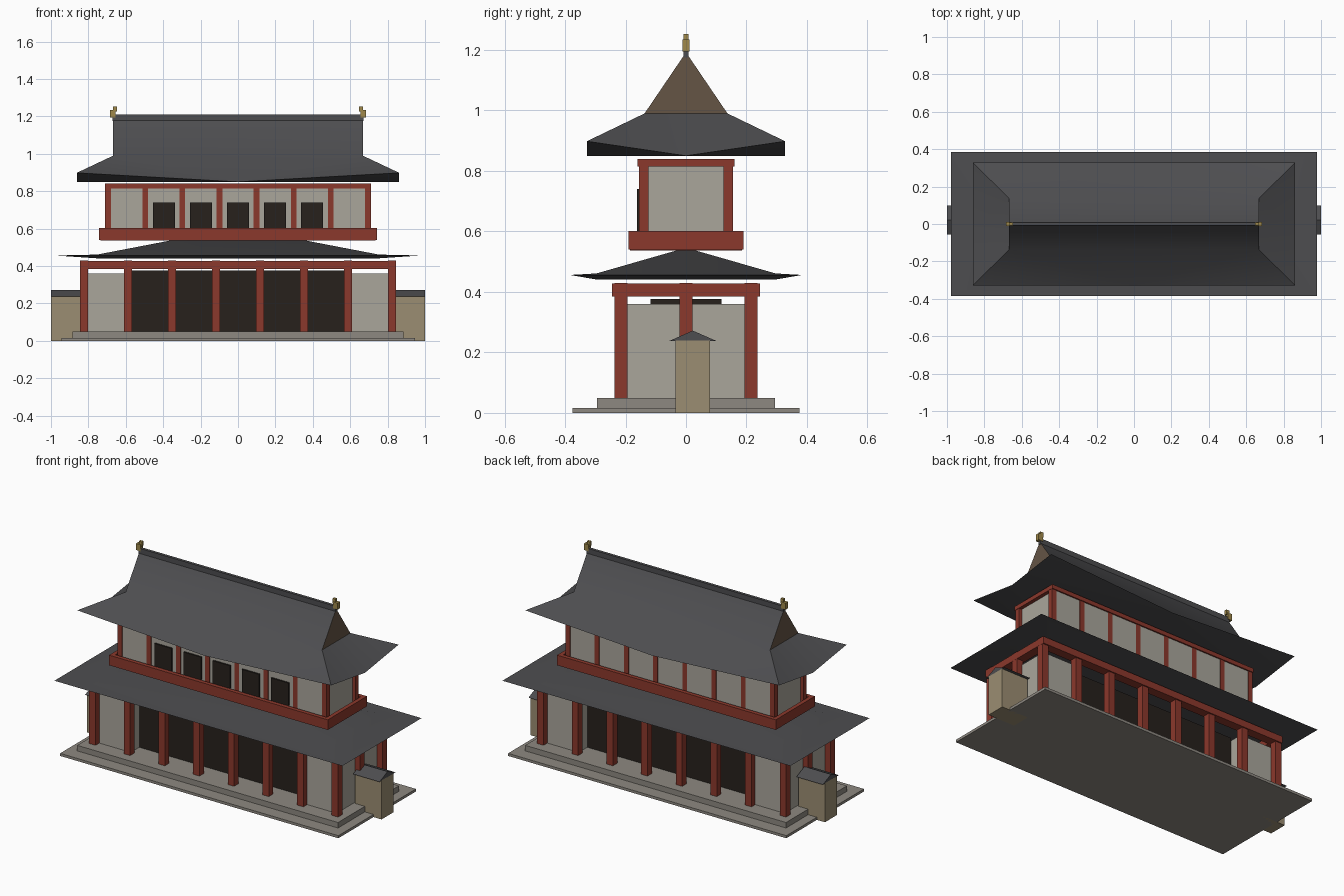
import bpy, bmesh

if "Cube" in bpy.data.objects:
    bpy.data.objects.remove(bpy.data.objects["Cube"])


def mat(name, r, g, b):
    m = bpy.data.materials.new(name)
    m.diffuse_color = (r, g, b, 1)
    m.use_nodes = True
    m.node_tree.nodes["Principled BSDF"].inputs["Base Color"].default_value = m.diffuse_color
    return m


ROOF = mat("slate_grey", 0.075, 0.075, 0.08)
RED = mat("red_timber", 0.26, 0.04, 0.025)
PLASTER = mat("plaster", 0.40, 0.38, 0.33)
DARK = mat("dark_wood", 0.02, 0.015, 0.012)
STONE = mat("stone", 0.27, 0.25, 0.22)
TAN = mat("tan_wall", 0.33, 0.27, 0.17)
GOLD = mat("gilt", 0.35, 0.25, 0.07)
BROWN = mat("gable_brown", 0.13, 0.09, 0.06)


def finish(name, bm, *mats, smooth=False):
    me = bpy.data.meshes.new(name)
    bm.to_mesh(me)
    bm.free()
    for m in mats:
        me.materials.append(m)
    ob = bpy.data.objects.new(name, me)
    bpy.context.collection.objects.link(ob)
    if smooth:
        bpy.ops.object.select_all(action='DESELECT')
        ob.select_set(True)
        bpy.context.view_layer.objects.active = ob
        bpy.ops.object.shade_smooth_by_angle(angle=0.4)
    return ob


def boxes(name, m, *extents):
    """One object from boxes given as (x0, x1, y0, y1, z0, z1)."""
    bm = bmesh.new()
    for x0, x1, y0, y1, z0, z1 in extents:
        vs = bmesh.ops.create_cube(bm, size=1)["verts"]
        for v in vs:
            v.co = ((x0 + x1) / 2 + v.co.x * (x1 - x0),
                    (y0 + y1) / 2 + v.co.y * (y1 - y0),
                    (z0 + z1) / 2 + v.co.z * (z1 - z0))
    return finish(name, bm, m)


def block(x, y, z0, z1):
    return (-x, x, -y, y, z0, z1)


def post(x, y, half, z0, z1):
    return (x - half, x + half, y - half, y + half, z0, z1)


def frame(x, y, t, z0, z1):
    """Four bars round a rectangle with outer half sizes x, y."""
    return [(-x, x, -y, -y + t, z0, z1), (-x, x, y - t, y, z0, z1),
            (-x, -x + t, -y + t, y - t, z0, z1), (x - t, x, -y + t, y - t, z0, z1)]


# Stone platform
boxes("lower_step", STONE, block(0.945, 0.376, 0, 0.016))
boxes("upper_step", STONE, block(0.886, 0.295, 0.001, 0.05))

# Ground storey: columns, beams, plaster end bays, dark doors
cols = [-0.824 + i * 0.2354 for i in range(8)]
boxes("ground_columns", RED,
      *[post(x, y, 0.0215, 0.05, 0.43) for x in cols for y in (-0.215, 0.215)],
      *[post(x, 0, 0.0215, 0.05, 0.43) for x in (cols[0], cols[-1])])
boxes("ground_beams", RED, *frame(0.846, 0.244, 0.055, 0.385, 0.427))
boxes("end_bay_walls", PLASTER, (-0.81, -0.588, -0.2, 0.2, 0.05, 0.36),
      (0.588, 0.81, -0.2, 0.2, 0.05, 0.36))
boxes("doors", DARK, block(0.587, 0.118, 0.05, 0.377))

# Side wall stubs with small pitched caps
for side, s in (("left", -1), ("right", 1)):
    a, b = sorted((s * 0.82, s))
    boxes(side + "_side_wall", TAN, (a, b, -0.035, 0.08, 0, 0.24))
    bm = bmesh.new()
    tri = [bm.verts.new((a, y, z)) for y, z in ((-0.055, 0.238), (0.1, 0.238), (0.0225, 0.272))]
    face = bm.faces.new(tri)
    for v in bmesh.ops.extrude_face_region(bm, geom=[face])["geom"]:
        if isinstance(v, bmesh.types.BMVert):
            v.co.x = b
    bmesh.ops.recalc_face_normals(bm, faces=bm.faces)
    finish(side + "_wall_cap", bm, ROOF)


def ring(bm, x, y, z):
    return [bm.verts.new((sx * x, sy * y, z)) for sx, sy in ((-1, -1), (1, -1), (1, 1), (-1, 1))]


# Lower hipped roof with thin flared eaves
bm = bmesh.new()
under = ring(bm, 0.753, 0.296, 0.441)
eave = ring(bm, 0.978, 0.384, 0.456)
top = ring(bm, 0.753, 0.296, 0.461)
ridge = [bm.verts.new((s * 0.31, 0, 0.546)) for s in (-1, 1)]
bm.faces.new(under)
for lo, hi in ((under, eave), (eave, top)):
    for i in range(4):
        j = (i + 1) % 4
        bm.faces.new((lo[i], lo[j], hi[j], hi[i]))
bm.faces.new((top[0], top[1], ridge[1], ridge[0]))
bm.faces.new((top[1], top[2], ridge[1]))
bm.faces.new((top[2], top[3], ridge[0], ridge[1]))
bm.faces.new((top[3], top[0], ridge[0]))
bmesh.ops.recalc_face_normals(bm, faces=bm.faces)
finish("lower_roof", bm, ROOF, smooth=True)

# Balcony floor and rails
boxes("balcony_floor", RED, block(0.735, 0.185, 0.537, 0.56))
boxes("balcony_rails", RED, *frame(0.743, 0.19, 0.025, 0.54, 0.602))

# Upper storey
ucols = [-0.695 + i * 0.19857 for i in range(8)]
boxes("upper_walls", PLASTER, block(0.69, 0.152, 0.56, 0.82))
boxes("upper_columns", RED,
      *[post(x, y, 0.0155, 0.56, 0.84) for x in ucols for y in (-0.1395, 0.1395)])
boxes("upper_beams", RED, *frame(0.712, 0.16, 0.04, 0.815, 0.84))
boxes("upper_windows", DARK,
      *[(x - 0.059, x + 0.059, -0.162, -0.14, 0.6, 0.74)
        for x in [i * 0.198 for i in range(-2, 3)]])

# Upper hip-and-gable roof: raised corners, low eave middles
bm = bmesh.new()
corner = ring(bm, 0.862, 0.328, 0.898)
mid = [bm.verts.new(p) for p in ((0, -0.328, 0.85), (0.862, 0, 0.85), (0, 0.328, 0.85), (-0.862, 0, 0.85))]
brk = ring(bm, 0.667, 0.137, 0.99)
ends = [bm.verts.new((s * 0.667, 0, 1.192)) for s in (-1, 1)]
bm.faces.new(mid)
for i in range(4):
    j = (i + 1) % 4
    bm.faces.new((mid[i], corner[j], mid[j]))
    bm.faces.new((corner[i], mid[i], brk[i]))
    bm.faces.new((mid[i], brk[j], brk[i]))
    bm.faces.new((mid[i], corner[j], brk[j]))
bm.faces.new((brk[0], brk[1], ends[1], ends[0]))
bm.faces.new((brk[2], brk[3], ends[0], ends[1]))
for tri in ((brk[1], brk[2], ends[1]), (brk[3], brk[0], ends[0])):
    bm.faces.new(tri).material_index = 1
bmesh.ops.recalc_face_normals(bm, faces=bm.faces)
finish("upper_roof", bm, ROOF, BROWN, smooth=True)

# Ridge bar and gilt finials
boxes("ridge_bar", ROOF, block(0.67, 0.009, 1.175, 1.21))
for side, s in (("left", -1), ("right", 1)):
    a, b = sorted((s * 0.655, s * 0.685))
    c, d = sorted((s * 0.648, s * 0.668))
    boxes(side + "_finial", GOLD, (a, b, -0.012, 0.012, 1.195, 1.235),
          (c, d, -0.008, 0.008, 1.225, 1.253))
